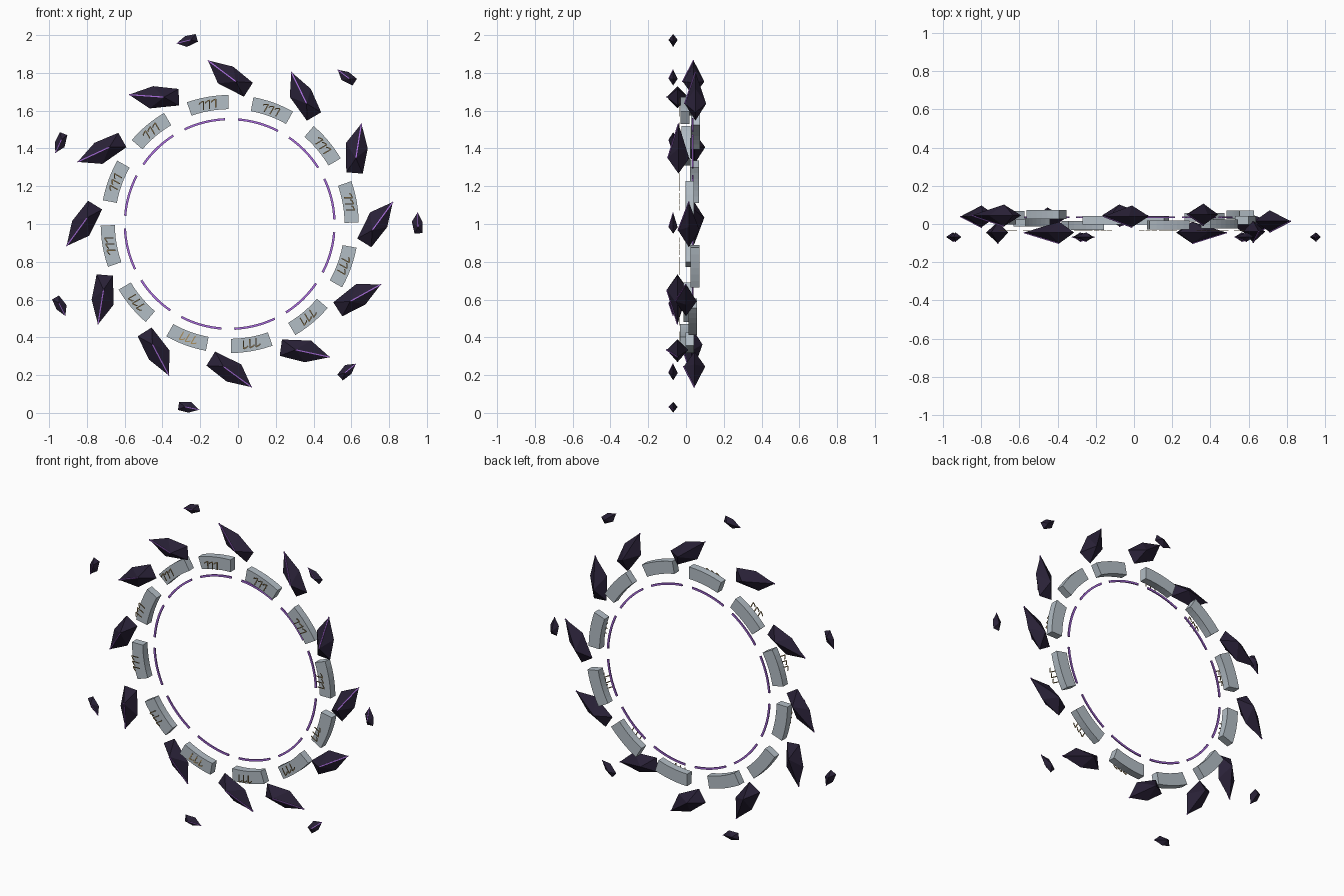
import bpy, bmesh
from math import sin, cos, radians
from mathutils import Vector

if "Cube" in bpy.data.objects:
    bpy.data.objects.remove(bpy.data.objects["Cube"])

CX, CZ = -0.044, 1.0


def material(name, rgb):
    m = bpy.data.materials.new(name)
    m.diffuse_color = (*rgb, 1)
    m.use_nodes = True
    m.node_tree.nodes["Principled BSDF"].inputs["Base Color"].default_value = m.diffuse_color
    return m


STONE = material("grey_stone", (0.45, 0.51, 0.56))
CRYSTAL = material("dark_crystal", (0.022, 0.015, 0.038))
GLOW = material("purple_glow", (0.40, 0.15, 0.72))
BRONZE = material("bronze", (0.40, 0.28, 0.12))


def finish(bm, name, mat):
    bmesh.ops.recalc_face_normals(bm, faces=bm.faces[:])
    mesh = bpy.data.meshes.new(name)
    bm.to_mesh(mesh)
    bm.free()
    ob = bpy.data.objects.new(name, mesh)
    bpy.context.collection.objects.link(ob)
    mesh.materials.append(mat)
    return ob


def polar(deg, r, y):
    a = radians(deg)
    return Vector((CX + r * cos(a), y, CZ + r * sin(a)))


def arc_block(name, mat, mid, half, r0, r1, y, depth, n):
    """Curved bar of rectangular section, capped at both ends."""
    bm = bmesh.new()
    y0, y1 = y - depth / 2, y + depth / 2
    rings = []
    for i in range(n + 1):
        a = mid - half + 2 * half * i / n
        rings.append([bm.verts.new(polar(a, r, yy)) for r, yy in
                      ((r0, y0), (r1, y0), (r1, y1), (r0, y1))])
    for p, q in zip(rings, rings[1:]):
        for j in range(4):
            k = (j + 1) % 4
            bm.faces.new((p[j], p[k], q[k], q[j]))
    bm.faces.new(rings[0])
    bm.faces.new(rings[-1])
    finish(bm, name, mat)


def bar(bm, p, q, w, h):
    """Thin bar between two points, w wide and h deep."""
    d = (q - p).normalized()
    side = d.cross(Vector((0, 1, 0))).normalized() * w / 2
    up = d.cross(side).normalized() * h / 2
    offs = (side + up, side - up, -side - up, -side + up)
    a = [bm.verts.new(p + o) for o in offs]
    b = [bm.verts.new(q + o) for o in offs]
    for j in range(4):
        k = (j + 1) % 4
        bm.faces.new((a[j], a[k], b[k], b[j]))
    bm.faces.new(a)
    bm.faces.new(b)


OUTLINE = ((0.146, 0), (0.022, 0.056), (-0.114, 0.053), (-0.122, -0.034), (0.030, -0.063))


def crystal(name, centre, deg, s, wide=1.0):
    """Five-sided shard with a front and back apex, plus a glowing ridge."""
    a = radians(deg)
    u, v = Vector((cos(a), 0, sin(a))), Vector((sin(a), 0, -cos(a))) * wide
    rim = [centre + (u * p + v * q) * s for p, q in OUTLINE]
    apex = [centre + (u * -0.04 + v * 0.003 + Vector((0, 0.057 * e, 0))) * s
            for e in (-1, 1)]
    bm = bmesh.new()
    ring = [bm.verts.new(p) for p in rim]
    for pt in apex:
        top = bm.verts.new(pt)
        for j in range(5):
            bm.faces.new((ring[j], ring[(j + 1) % 5], top))
    finish(bm, name, CRYSTAL)
    bm = bmesh.new()
    w = 0.006 * max(s, 0.7)
    bar(bm, rim[0], apex[0], w, w)
    finish(bm, name + "_vein", GLOW)


# Stone blocks, tally marks floating in front and glowing inner arcs
BLOCK_Y = (0.02, 0.0, -0.005, 0.02, 0.05, 0.045, 0.02, 0.01, -0.008, 0.02, 0.035, 0.048)
for i, y in enumerate(BLOCK_Y):
    mid = 10 + 30 * i
    arc_block(f"stone_block_{i + 1}", STONE, mid, 9.4, 0.608, 0.683, y, 0.046, 6)
    arc_block(f"glow_arc_{i + 1}", GLOW, mid + 4, 11.5, 0.549, 0.561, 0.036, 0.007, 8)
    a = radians(mid)
    n, t = Vector((cos(a), 0, sin(a))), Vector((sin(a), 0, -cos(a)))
    bm = bmesh.new()
    for k in (-1, 0, 1):
        c = polar(mid, 0.643, -0.035) + t * (0.033 * k + 0.005)
        pts = [c + t * x + n * z for x, z in
               ((-0.021, 0.008), (-0.018, 0.014), (0.004, 0.022), (-0.004, -0.024))]
        for p, q in zip(pts, pts[1:]):
            bar(bm, p, q, 0.006, 0.002)
    finish(bm, f"carved_marks_{i + 1}", BRONZE)

# Large shards around the stones
SHARD_Y = (0.015, -0.04, 0.05, 0.04, -0.045, 0.045, 0.04, -0.045, 0.03, 0.045, -0.045, 0.0)
TURN = (0, -3, 2, -1, 2, 1, 0, -3, 4, 0, -6, 5)
for i, (y, turn) in enumerate(zip(SHARD_Y, TURN)):
    crystal(f"large_shard_{i + 1}", polar(30 * i, 0.776, y), 30 * i + 53 + turn, 1.0)

# Small outer shards
for i in range(7):
    a = 360 * i / 7
    crystal(f"small_shard_{i + 1}", polar(a, 0.995, -0.068), a + 90, 0.42, 1.15)
